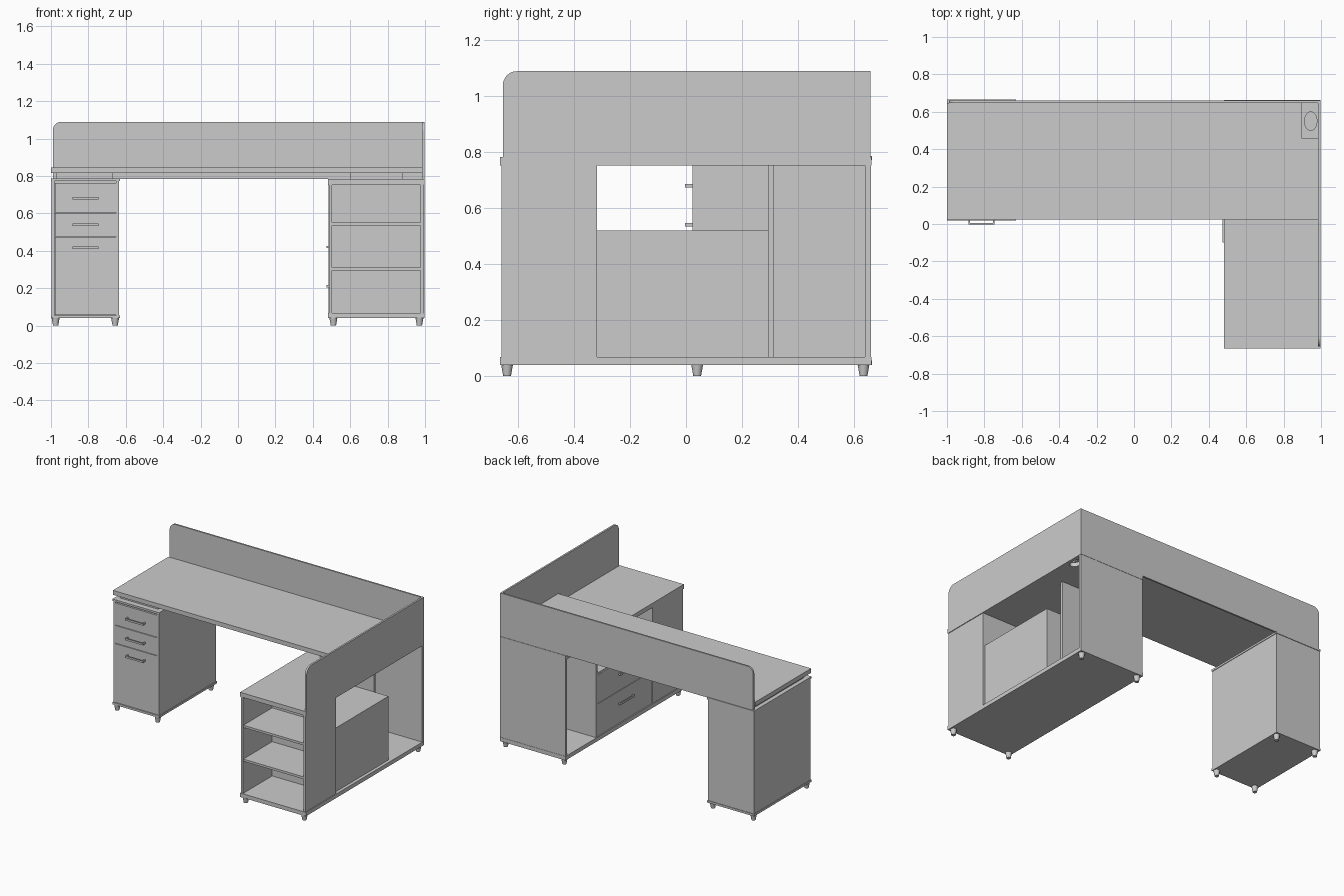
import bpy, bmesh, math

if "Cube" in bpy.data.objects:
    bpy.data.objects.remove(bpy.data.objects["Cube"])


def box(name, x0, x1, y0, y1, z0, z1):
    bm = bmesh.new()
    bmesh.ops.create_cube(bm, size=1)
    for v in bm.verts:
        v.co = (x1 if v.co.x > 0 else x0, y1 if v.co.y > 0 else y0, z1 if v.co.z > 0 else z0)
    return finish(name, bm)


def finish(name, bm):
    bmesh.ops.recalc_face_normals(bm, faces=bm.faces)
    me = bpy.data.meshes.new(name)
    bm.to_mesh(me)
    bm.free()
    ob = bpy.data.objects.new(name, me)
    bpy.context.collection.objects.link(ob)
    return ob


def prism(name, pts, offset):
    """Extrude a closed outline of 3D points by an offset vector."""
    bm = bmesh.new()
    face = bm.faces.new([bm.verts.new(p) for p in pts])
    ext = bmesh.ops.extrude_face_region(bm, geom=[face])
    bmesh.ops.translate(bm, vec=offset, verts=[g for g in ext["geom"] if isinstance(g, bmesh.types.BMVert)])
    return finish(name, bm)


def rounded_outline(a, b, z0, z1, r):
    """Rectangle from a to b with the top corner at a rounded."""
    arc = [(a + r - r * math.cos(t), z1 - r + r * math.sin(t))
           for t in [i * math.pi / 16 for i in range(9)]]
    return [(b, z0), (a, z0)] + arc + [(b, z1)]


def foot(name, x, y):
    bpy.ops.mesh.primitive_cone_add(vertices=24, radius1=0.014, radius2=0.021, depth=0.04, location=(x, y, 0.02))
    bpy.context.object.name = name
    bpy.ops.object.shade_smooth_by_angle()


def handle_outline(h, d, t=0.008):
    """U-shaped pull: half length h, projection d."""
    return [(-h, 0), (-h, d), (h, d), (h, 0), (h - t, 0), (h - t, d - t), (t - h, d - t), (t - h, 0)]


# Screens behind and beside the worktop
prism("back_screen", [(x, 0.648, z) for x, z in rounded_outline(-0.99, 0.998, 0.783, 1.09, 0.045)], (0, 0.012, 0))
prism("side_screen", [(0.985, y, z) for y, z in rounded_outline(-0.655, 0.648, 0.783, 1.09, 0.05)], (0.013, 0, 0))

# Worktop with cable notch at the rear corner, carried on spacers
top = [(-1, 0.025), (0.985, 0.025), (0.985, 0.46), (0.895, 0.46), (0.895, 0.648), (-1, 0.648)]
prism("worktop", [(x, y, 0.815) for x, y in top], (0, 0, 0.031))
box("left_spacer", -0.97, -0.67, 0.06, 0.62, 0.785, 0.815)
box("right_spacer", 0.60, 0.88, 0.06, 0.62, 0.783, 0.815)

# Left drawer pedestal
box("left_pedestal_top", -1, -0.632, 0.02, 0.665, 0.773, 0.787)
box("left_pedestal_base", -1, -0.632, 0.02, 0.665, 0.04, 0.055)
box("left_pedestal_side_outer", -0.996, -0.98, 0.024, 0.661, 0.055, 0.773)
box("left_pedestal_side_inner", -0.652, -0.636, 0.024, 0.661, 0.055, 0.773)
box("left_pedestal_body", -0.98, -0.652, 0.042, 0.661, 0.055, 0.773)
for i, (z0, z1, zh) in enumerate([(0.057, 0.473, 0.415), (0.477, 0.602, 0.54), (0.606, 0.762, 0.68)]):
    box(f"left_drawer_front_{i}", -0.979, -0.653, 0.025, 0.042, z0, z1)
    prism(f"left_drawer_handle_{i}",
          [(-0.815 + u, 0.025 - v, zh - 0.006) for u, v in handle_outline(0.07, 0.028)], (0, 0, 0.013))
for i, (x, y) in enumerate([(x, y) for x in (-0.975, -0.657) for y in (0.04, 0.635)]):
    foot(f"left_foot_{i}", x, y)

# Right cabinet plates, the upper one with an oval cable hole
box("cabinet_base", 0.482, 0.998, -0.665, 0.663, 0.04, 0.068)
plate = box("cabinet_top", 0.482, 0.998, -0.665, 0.663, 0.752, 0.783)
bpy.ops.mesh.primitive_cylinder_add(vertices=32, radius=1, depth=0.2, location=(0.945, 0.55, 0.77))
cutter = bpy.context.object
cutter.name = "cable_hole_cutter"
cutter.scale = (0.033, 0.05, 1)
cutter.hide_render = True
cutter.hide_viewport = False
cutter.display_type = 'WIRE'
mod = plate.modifiers.new("cable_hole", 'BOOLEAN')
mod.operation = 'DIFFERENCE'
mod.solver = 'EXACT'
mod.object = cutter
bpy.context.view_layer.objects.active = plate
bpy.ops.object.modifier_apply(modifier=mod.name)
bpy.data.objects.remove(cutter)
for i, (x, y) in enumerate([(x, y) for x in (0.51, 0.97) for y in (-0.64, 0.635)]):
    foot(f"cabinet_foot_{i}", x, y)

# Open shelf bay at the front of the cabinet
box("shelf_side_inner", 0.487, 0.502, -0.66, -0.318, 0.068, 0.752)
box("shelf_side_outer", 0.977, 0.993, -0.66, -0.318, 0.068, 0.752)
box("shelf_back", 0.502, 0.977, -0.334, -0.318, 0.068, 0.752)
for i, z in enumerate((0.295, 0.535)):
    box(f"shelf_{i}", 0.502, 0.977, -0.657, -0.334, z, z + 0.016)

# Drawer box in the middle of the cabinet, drawers facing the seat
box("drawer_box_body", 0.503, 0.975, -0.318, 0.295, 0.068, 0.505)
box("drawer_box_top", 0.487, 0.975, -0.318, 0.295, 0.505, 0.52)
for i, (z0, z1, zh) in enumerate([(0.07, 0.298, 0.21), (0.302, 0.503, 0.42)]):
    box(f"box_drawer_front_{i}", 0.488, 0.503, -0.316, 0.293, z0, z1)
    prism(f"box_drawer_handle_{i}",
          [(0.488 - v, -0.02 + u, zh - 0.006) for u, v in handle_outline(0.08, 0.016)], (0, 0, 0.013))

# Partition and rear panel
box("partition", 0.487, 0.86, 0.295, 0.315, 0.068, 0.752)
box("rear_panel", 0.484, 0.996, 0.641, 0.661, 0.068, 0.752)
